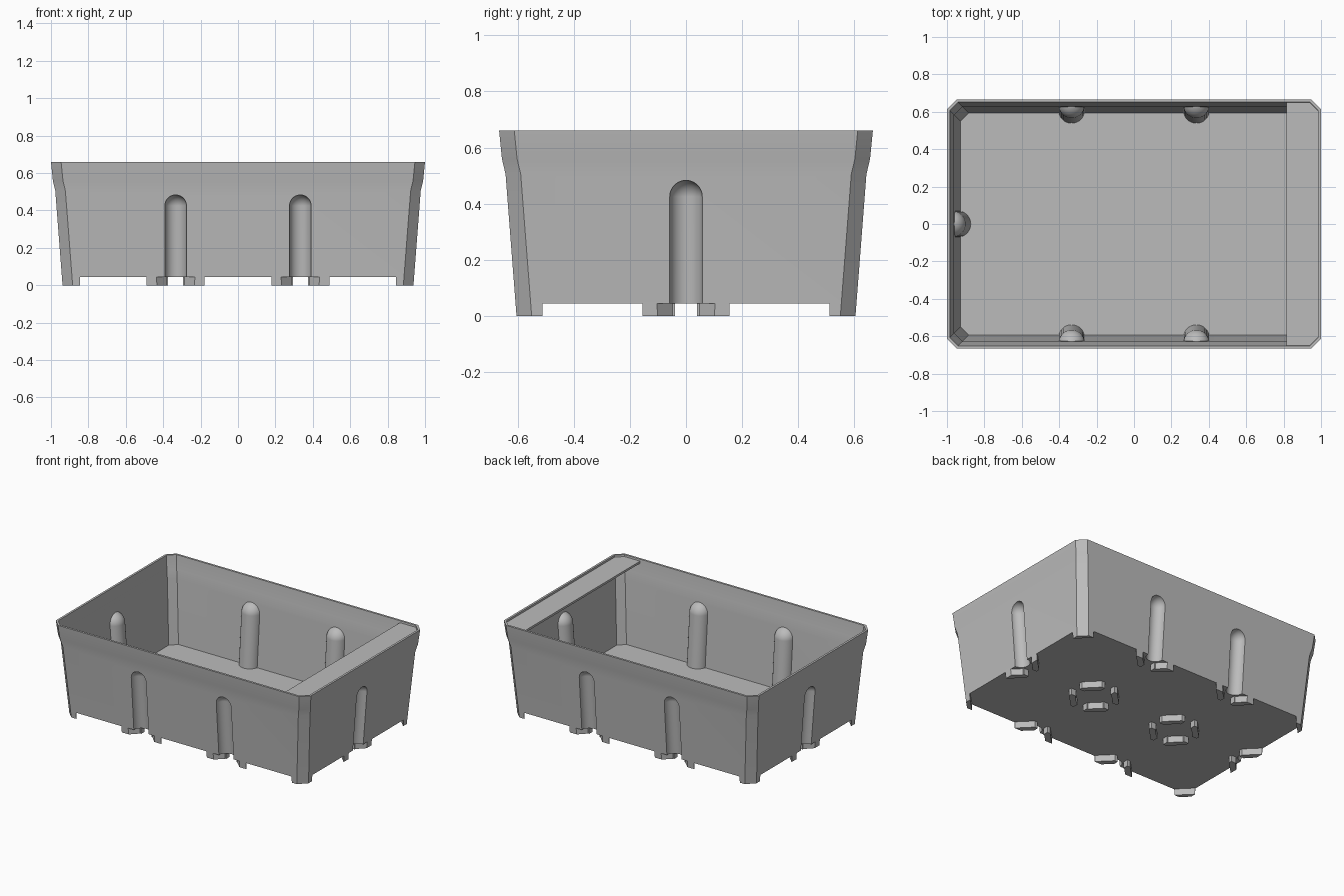
import bpy
import bmesh
from math import sin, cos, pi, radians, tan

cube = bpy.data.objects.get("Cube")
if cube:
    bpy.data.objects.remove(cube)

HALF_X, HALF_Y, TOP = 1.0, 0.666, 0.66
FLOOR_LOW, FLOOR_HIGH = 0.045, 0.06
LIP, LIP_MID = 0.505, 0.56
BASE_INSET, SLOPE = 0.062, 0.077
WALL = 0.015

grey = bpy.data.materials.new("plain grey plastic")
grey.use_nodes = True
grey.diffuse_color = (0.5, 0.5, 0.5, 1)
grey.node_tree.nodes["Principled BSDF"].inputs["Base Color"].default_value = (0.5, 0.5, 0.5, 1)


def add_loft(bm, rings):
    """Closed solid through a stack of rings with equal point counts."""
    loops = [[bm.verts.new(p) for p in ring] for ring in rings]
    count = len(loops[0])
    bm.faces.new(loops[0])
    bm.faces.new(loops[-1])
    for low, high in zip(loops, loops[1:]):
        for i in range(count):
            j = (i + 1) % count
            bm.faces.new((low[i], low[j], high[j], high[i]))


def make_object(name, solids):
    bm = bmesh.new()
    for rings in solids:
        add_loft(bm, rings)
    bmesh.ops.recalc_face_normals(bm, faces=bm.faces)
    mesh = bpy.data.meshes.new(name)
    bm.to_mesh(mesh)
    bm.free()
    mesh.materials.append(grey)
    obj = bpy.data.objects.new(name, mesh)
    bpy.context.collection.objects.link(obj)
    return obj


def activate(obj):
    bpy.ops.object.select_all(action='DESELECT')
    obj.select_set(True)
    bpy.context.view_layer.objects.active = obj


def boolean(obj, cutter, operation):
    activate(obj)
    mod = obj.modifiers.new("cut", 'BOOLEAN')
    mod.operation, mod.solver, mod.object = operation, 'EXACT', cutter
    bpy.ops.object.modifier_apply(modifier=mod.name)


def outline(inset, z, chamfer=0.054):
    """Rectangle with cut corners, counter-clockwise."""
    x, y = HALF_X - inset, HALF_Y - inset
    c = chamfer
    return [(x, c - y, z), (x, y - c, z), (x - c, y, z), (c - x, y, z),
            (-x, y - c, z), (-x, c - y, z), (c - x, -y, z), (x - c, -y, z)]


def tray_solid(bottom, top, thickness=0.0):
    """Tapered tray form with its flared lip."""
    levels = [(BASE_INSET - SLOPE * bottom, bottom), (0.023, LIP),
              (0.01, LIP_MID), (0, TOP)]
    if top > TOP:
        levels.append((0, top))
    return [outline(i + thickness, z, 0.054 - 0.586 * thickness) for i, z in levels]


def capsule(x, y, dx, dy, radius):
    """Round-topped post that leans with the wall it sits in."""
    levels = [(radius, -0.05)]
    levels += [(radius * cos(radians(a)), 0.425 + radius * sin(radians(a)))
               for a in (0, 12, 24, 36, 48, 60, 72, 82, 88)]
    rings = []
    for r, z in levels:
        cx, cy = x + dx * SLOPE * z, y + dy * SLOPE * z
        rings.append([(cx + r * cos(pi * k / 18), cy + r * sin(pi * k / 18), z)
                      for k in range(36)])
    return rings


# Groove positions on all four walls
wall_x, wall_y = HALF_X - BASE_INSET, HALF_Y - BASE_INSET
spots = [(s, t * wall_y, 0, t) for s in (-1 / 3, 1 / 3) for t in (-1, 1)]
spots += [(t * wall_x, 0, t, 0) for t in (-1, 1)]

# Tray body: outer form less grooves, less a cavity that leaves groove walls
tray = make_object("tray_body", [tray_solid(FLOOR_LOW, TOP)])
cavity = make_object("cavity_cutter", [tray_solid(FLOOR_HIGH, TOP + 0.1, WALL)])
groove_skin = make_object("groove_skin_cutter", [capsule(*s, 0.07) for s in spots])
grooves = make_object("groove_cutter", [capsule(*s, 0.058) for s in spots])
boolean(cavity, groove_skin, 'DIFFERENCE')
boolean(tray, cavity, 'DIFFERENCE')
boolean(tray, grooves, 'DIFFERENCE')

# Feet: slotted octagonal rings on a grid, trimmed to the tray's taper
OUT, INN, GAP, T = 0.155, 0.115, 0.04, tan(pi / 8)
quarter = [(GAP, OUT), (OUT * T, OUT), (OUT, OUT * T), (OUT, GAP),
           (INN, GAP), (INN, INN * T), (INN * T, INN), (GAP, INN)]
pieces = []
for cx in (-1, -1 / 3, 1 / 3, 1):
    for cy in (-2 / 3, 0, 2 / 3):
        for sx in (-1, 1):
            for sy in (-1, 1):
                pieces.append([[(cx + sx * px, cy + sy * py, z) for px, py in quarter]
                               for z in (0, FLOOR_LOW)])
feet = make_object("feet", pieces)
trim = make_object("feet_trim", [tray_solid(-0.05, TOP)])
boolean(feet, trim, 'INTERSECT')

# Flat shelf across one end, just under the rim
SHELF_X = 0.815


def shelf_ring(z):
    ring = outline(0.012, z, 0.047)
    y = ring[2][1]
    return [ring[7], ring[0], ring[1], ring[2], (SHELF_X, y, z), (SHELF_X, -y, z)]


shelf = make_object("end_shelf", [[shelf_ring(0.632), shelf_ring(0.647)]])

for helper in (cavity, groove_skin, grooves, trim):
    bpy.data.objects.remove(helper)

# Soft lip and grooves, crisp edges elsewhere
activate(tray)
bpy.ops.object.shade_smooth_by_angle(angle=radians(20))
weighted = tray.modifiers.new("even_shading", 'WEIGHTED_NORMAL')
weighted.keep_sharp = True
